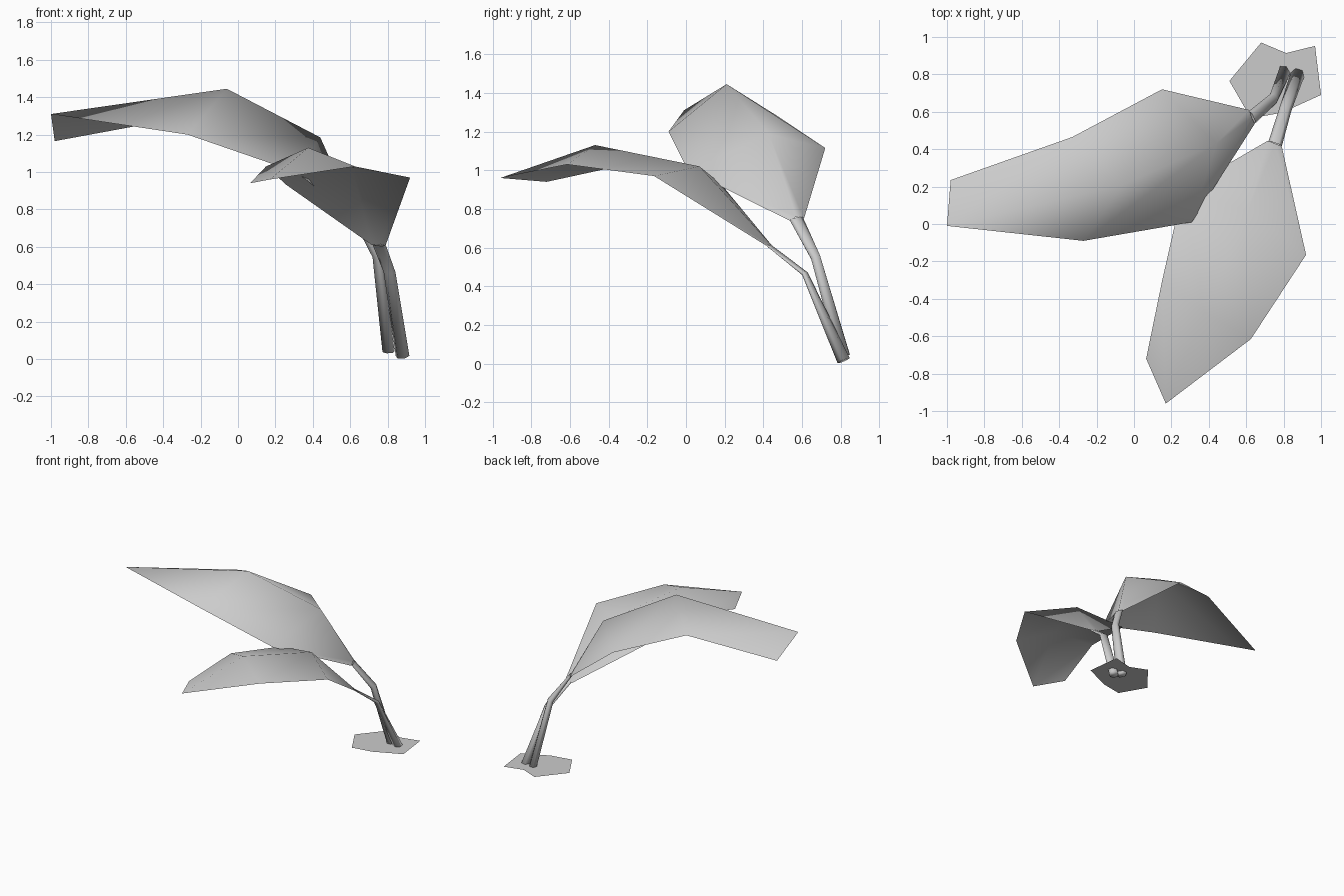
import bpy, bmesh, math
from mathutils import Vector

if "Cube" in bpy.data.objects:
    bpy.data.objects.remove(bpy.data.objects["Cube"])

# One plain grey for the whole plant
grey = bpy.data.materials.new("plain grey")
grey.use_nodes = True
grey.diffuse_color = (0.6, 0.6, 0.6, 1)
grey.node_tree.nodes["Principled BSDF"].inputs["Base Color"].default_value = (0.6, 0.6, 0.6, 1)


def finish(bm, name, smooth):
    """Turn a bmesh into a named object."""
    mesh = bpy.data.meshes.new(name)
    for f in bm.faces:
        f.smooth = smooth
    bm.to_mesh(mesh)
    bm.free()
    mesh.materials.append(grey)
    obj = bpy.data.objects.new(name, mesh)
    bpy.context.collection.objects.link(obj)
    return obj


def face_up(bm):
    """Make a thin sheet face upwards."""
    bmesh.ops.recalc_face_normals(bm, faces=bm.faces[:])
    bm.normal_update()
    if sum(f.normal.z * f.calc_area() for f in bm.faces) < 0:
        bmesh.ops.reverse_faces(bm, faces=bm.faces[:])


def leaf(name, rows, tip):
    """Rows run from base to tip as (edge, midrib, edge); tip is (edge, midrib end)."""
    bm = bmesh.new()
    grid = [[bm.verts.new(p) for p in row] for row in rows]
    for a, b in zip(grid, grid[1:]):
        for i in range(2):
            bm.faces.new((a[i], a[i + 1], b[i + 1], b[i]))
    last = grid[-1]
    edge, point = [bm.verts.new(p) for p in tip]
    bm.faces.new((last[0], last[1], point, edge))
    bm.faces.new((last[1], last[2], point))
    face_up(bm)
    return finish(bm, name, True)


def stem(name, rings, sides=6):
    """Loft flattened rings: (centre, width direction, half width, half depth)."""
    bm = bmesh.new()
    pts = [Vector(r[0]) for r in rings]
    loops = []
    for i, (c, wide, w, d) in enumerate(rings):
        along = (pts[min(i + 1, len(pts) - 1)] - pts[max(i - 1, 0)]).normalized()
        wide = Vector(wide)
        wide = (wide - along * wide.dot(along)).normalized()
        deep = along.cross(wide)
        angles = [2 * math.pi * k / sides for k in range(sides)]
        loops.append([bm.verts.new(pts[i] + wide * w * math.cos(t) + deep * d * math.sin(t))
                      for t in angles])
    for a, b in zip(loops, loops[1:]):
        for k in range(sides):
            n = (k + 1) % sides
            bm.faces.new((a[k], a[n], b[n], b[k]))
    bm.faces.new(loops[-1])
    bmesh.ops.recalc_face_normals(bm, faces=bm.faces[:])
    return finish(bm, name, True)


# Large upper leaf, arching to the right
leaf("upper_leaf", [
    [(0.615, 0.61, 0.75), (0.63, 0.57, 0.76), (0.645, 0.535, 0.74)],
    [(0.15, 0.72, 1.115), (0.44, 0.43, 1.185), (0.31, 0.01, 1.0)],
    [(-0.33, 0.465, 1.285), (-0.06, 0.21, 1.445), (-0.27, -0.09, 1.2)],
], [(-0.98, 0.235, 1.165), (-1.0, -0.01, 1.31)])

# Smaller lower leaf, arching to the front
leaf("lower_leaf", [
    [(0.715, 0.445, 0.61), (0.755, 0.43, 0.615), (0.79, 0.415, 0.61)],
    [(0.26, 0.18, 0.93), (0.61, 0.07, 1.02), (0.92, -0.165, 0.97)],
    [(0.15, -0.305, 1.03), (0.375, -0.47, 1.13), (0.625, -0.615, 1.03)],
], [(0.065, -0.72, 0.94), (0.17, -0.96, 0.96)])

# Bent stems, flattened where they meet the leaves
stem("upper_leaf_stem", [
    ((0.63, 0.57, 0.75), (-0.03, 0.08, 0.01), 0.038, 0.012),
    ((0.745, 0.67, 0.55), (-0.5, 0.8, 0), 0.03, 0.025),
    ((0.805, 0.815, 0.04), (-0.5, 0.8, 0), 0.04, 0.03),
])
stem("lower_leaf_stem", [
    ((0.755, 0.43, 0.61), (0.07, -0.03, 0), 0.038, 0.006),
    ((0.81, 0.615, 0.465), (1, -0.3, 0), 0.033, 0.014),
    ((0.88, 0.815, 0.016), (1, -0.3, 0), 0.038, 0.035),
])

# Flat ragged patch of ground around the stems
bm = bmesh.new()
outline = [(0.51, 0.765), (0.625, 0.565), (0.79, 0.595), (1.0, 0.69),
           (0.968, 0.952), (0.813, 0.914), (0.68, 0.97)]
bm.faces.new([bm.verts.new((x, y, 0.06)) for x, y in outline])
face_up(bm)
finish(bm, "ground_patch", False)
